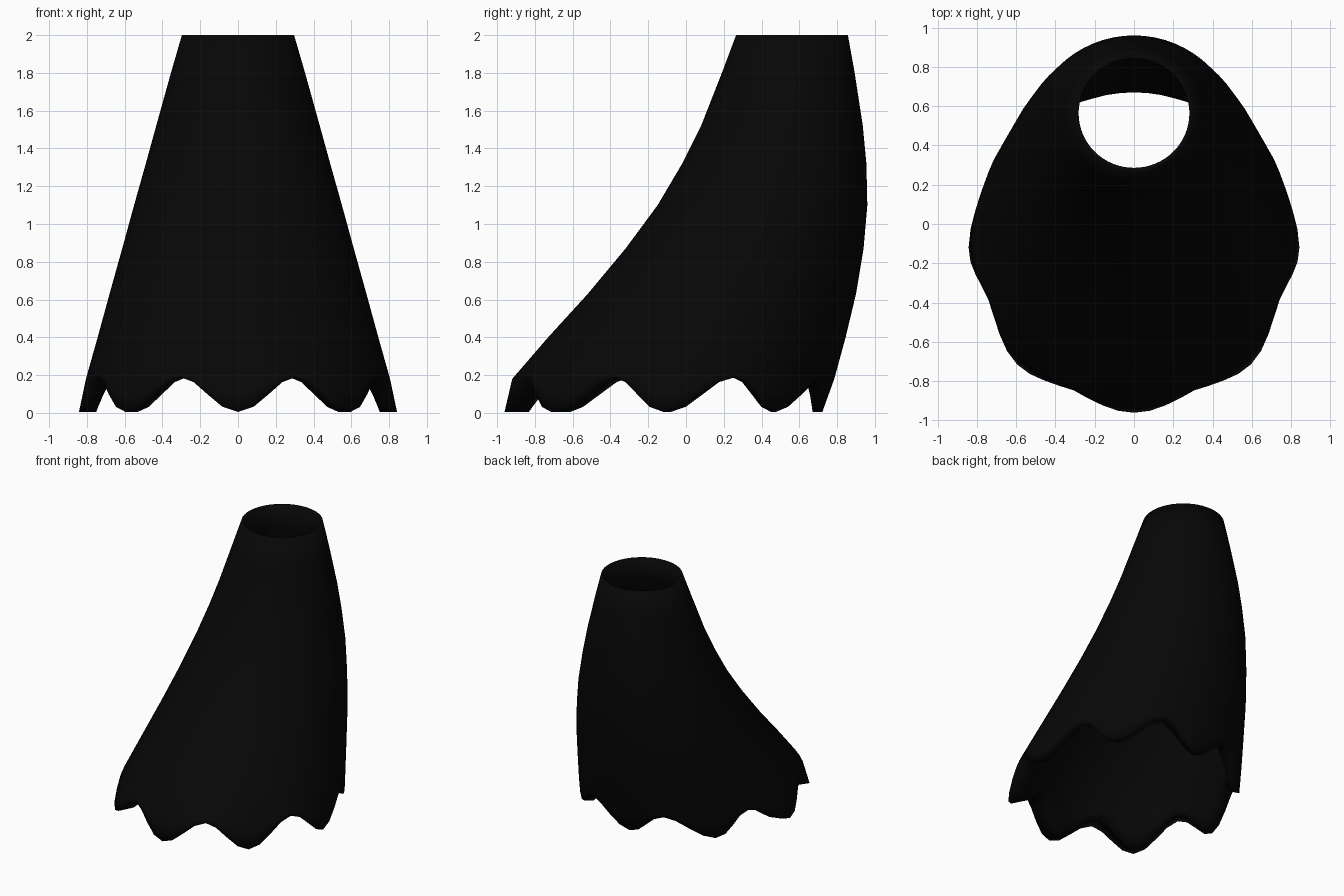
import bpy, bmesh, math

SEGMENTS = 64
SCALLOPS = 8

cube = bpy.data.objects.get("Cube")
if cube:
    bpy.data.objects.remove(cube, do_unlink=True)

# One matte black cloth colour
cloth = bpy.data.materials.new("black cloth")
cloth.use_nodes = True
colour = (0.002, 0.002, 0.002, 1)
cloth.diffuse_color = colour
bsdf = cloth.node_tree.nodes["Principled BSDF"]
bsdf.inputs["Base Color"].default_value = colour
bsdf.inputs["Roughness"].default_value = 0.8

# Outer wall sections: height, front y, back y, half width
OUTER = [
    (0.00, -0.962, 0.72, 0.843),
    (0.18, -0.92, 0.785, 0.805),
    (0.40, -0.73, 0.845, 0.743),
    (0.63, -0.52, 0.90, 0.68),
    (0.87, -0.32, 0.94, 0.613),
    (1.10, -0.15, 0.96, 0.55),
    (1.32, -0.02, 0.955, 0.488),
    (1.52, 0.08, 0.936, 0.433),
    (1.80, 0.19, 0.893, 0.355),
    (2.00, 0.265, 0.857, 0.297),
]


def lining_section(z, front, back, half):
    """Section inside the outer wall, thinning towards the waist."""
    t = 0.015 + 0.035 * (2 - z)
    return z, front + t * 1.4, back - t, half - t


# The lining starts with a thick hem
LINING = [(0.00, -0.835, 0.67, 0.752), (0.18, -0.73, 0.67, 0.705)]
LINING += [lining_section(*s) for s in OUTER[2:]]


def section_at(profile, z):
    """Front, back and half width of a profile at any height."""
    for low, high in zip(profile, profile[1:]):
        if z <= high[0]:
            break
    f = (z - low[0]) / (high[0] - low[0])
    return [a + (b - a) * f for a, b in zip(low[1:], high[1:])]


def add_ring(bm, profile, z, lift):
    """Oval ring whose scallops slide up along the wall."""
    ring = []
    for i in range(SEGMENTS):
        a = math.tau * i / SEGMENTS
        h = z + lift * (1 - math.cos(SCALLOPS * a)) / 2
        front, back, half = section_at(profile, h)
        y = (front + back) / 2 + (back - front) / 2 * math.cos(a)
        ring.append(bm.verts.new((half * math.sin(a), y, h)))
    return ring


def add_wall(bm, profile):
    """Scalloped hem, one softened row above it, then plain rows."""
    rows = [(0.005, 0.185), (0.10, 0.11), (0.18, 0.06)]
    rows += [(s[0], 0) for s in profile[2:]]
    return [add_ring(bm, profile, z, lift) for z, lift in rows]


# Skirt: outer wall up to the waist, then the lining back down to the hem
bm = bmesh.new()
rings = add_wall(bm, OUTER) + add_wall(bm, LINING)[::-1]
for k, lower in enumerate(rings):
    upper = rings[(k + 1) % len(rings)]
    for i in range(SEGMENTS):
        j = (i + 1) % SEGMENTS
        bm.faces.new((lower[i], lower[j], upper[j], upper[i]))
bmesh.ops.recalc_face_normals(bm, faces=bm.faces)

mesh = bpy.data.meshes.new("skirt")
bm.to_mesh(mesh)
bm.free()
mesh.materials.append(cloth)
skirt = bpy.data.objects.new("skirt", mesh)
bpy.context.collection.objects.link(skirt)

bpy.ops.object.select_all(action="DESELECT")
skirt.select_set(True)
bpy.context.view_layer.objects.active = skirt
bpy.ops.object.shade_smooth_by_angle(angle=math.radians(120))
